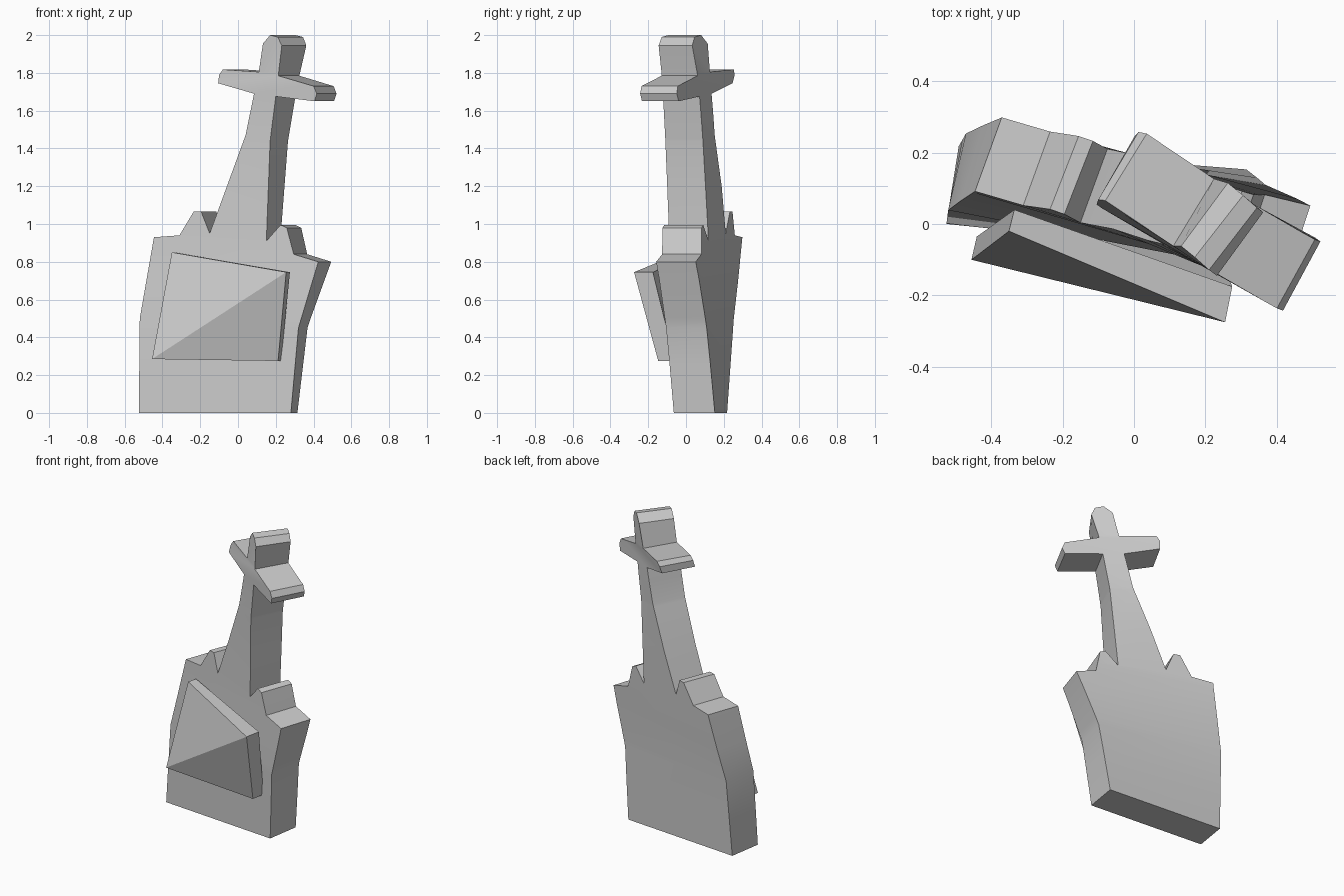
import bpy, bmesh
from math import sin, cos, tan, radians
from mathutils import Vector

if "Cube" in bpy.data.objects:
    bpy.data.objects.remove(bpy.data.objects["Cube"])

# Twist of the slab by height: (z, face angle, thickness angle, front y at x=0)
TWIST = [(0, 4.6, 9, -.042), (.5, 10, 13, -.053), (.85, 15.5, 19, -.045),
         (1.4, 24.6, 25, -.032), (1.74, 29.8, 29, -.0075), (2.0, 42, 38, .06)]
THICK = .22


def twist_at(z):
    for a, b in zip(TWIST, TWIST[1:]):
        if z <= b[0] or b is TWIST[-1]:
            f = (z - a[0]) / (b[0] - a[0])
            return [p + (q - p) * f for p, q in zip(a[1:], b[1:])]


def finish(name, bm):
    bmesh.ops.recalc_face_normals(bm, faces=bm.faces)
    mesh = bpy.data.meshes.new(name)
    bm.to_mesh(mesh)
    bm.free()
    ob = bpy.data.objects.new(name, mesh)
    bpy.context.collection.objects.link(ob)
    bpy.ops.object.select_all(action='DESELECT')
    ob.select_set(True)
    bpy.context.view_layer.objects.active = ob
    bpy.ops.object.shade_smooth_by_angle(angle=radians(20))
    return ob


# Gravestone: leaning cross and broken shoulders, front outline (x, z)
OUTLINE = [
    (-.525, 0), (.28, 0), (.32, .45), (.425, .8), (.295, .84), (.258, .98),
    (.225, .995), (.15, .91), (.17, 1.44), (.2, 1.675), (.405, 1.65),
    (.417, 1.69), (.4, 1.73), (.213, 1.785), (.232, 1.945), (.21, 1.99),
    (.17, 2.0), (.132, 1.955), (.11, 1.805), (-.08, 1.818), (-.1, 1.79),
    (-.105, 1.745), (.085, 1.69), (.04, 1.47), (-.15, .95), (-.195, 1.065),
    (-.235, 1.065), (-.31, .94), (-.445, .93), (-.52, .5)]

bm = bmesh.new()
face = bm.faces.new([bm.verts.new((x, 0, z)) for x, z in OUTLINE])
ext = bmesh.ops.extrude_face_region(bm, geom=[face], use_keep_orig=True)
for v in ext['geom']:
    if isinstance(v, bmesh.types.BMVert):
        v.co.y = 1
for z in (.25, .5, .7, .9, 1.2, 1.45, 1.6, 1.74, 1.8):
    bmesh.ops.bisect_plane(bm, geom=bm.verts[:] + bm.edges[:] + bm.faces[:],
                           plane_co=(0, 0, z), plane_no=(0, 0, 1), dist=.002)
for v in bm.verts:
    face_a, thick_a, y0 = twist_at(v.co.z)
    depth = v.co.y * THICK
    x = v.co.x
    v.co.x = x + depth * sin(radians(thick_a))
    v.co.y = y0 - x * tan(radians(face_a)) + depth * cos(radians(thick_a))
finish("gravestone", bm)

# Plaque: bent four-sided plate, folded along one diagonal
FRONT = [(-.455, -.1, .285), (.212, -.147, .275), (.255, -.275, .745), (-.35, -.02, .85)]
BACK = [(-.44, -.035, .285), (.228, -.06, .275), (.275, -.175, .745), (-.335, .04, .85)]
bm = bmesh.new()
f = [bm.verts.new(p) for p in FRONT]
b = [bm.verts.new(p) for p in BACK]
for s in (f, b):
    bm.faces.new((s[0], s[1], s[2]))
    bm.faces.new((s[0], s[2], s[3]))
for i in range(4):
    j = (i + 1) % 4
    bm.faces.new((f[i], f[j], b[j], b[i]))
finish("plaque", bm)
